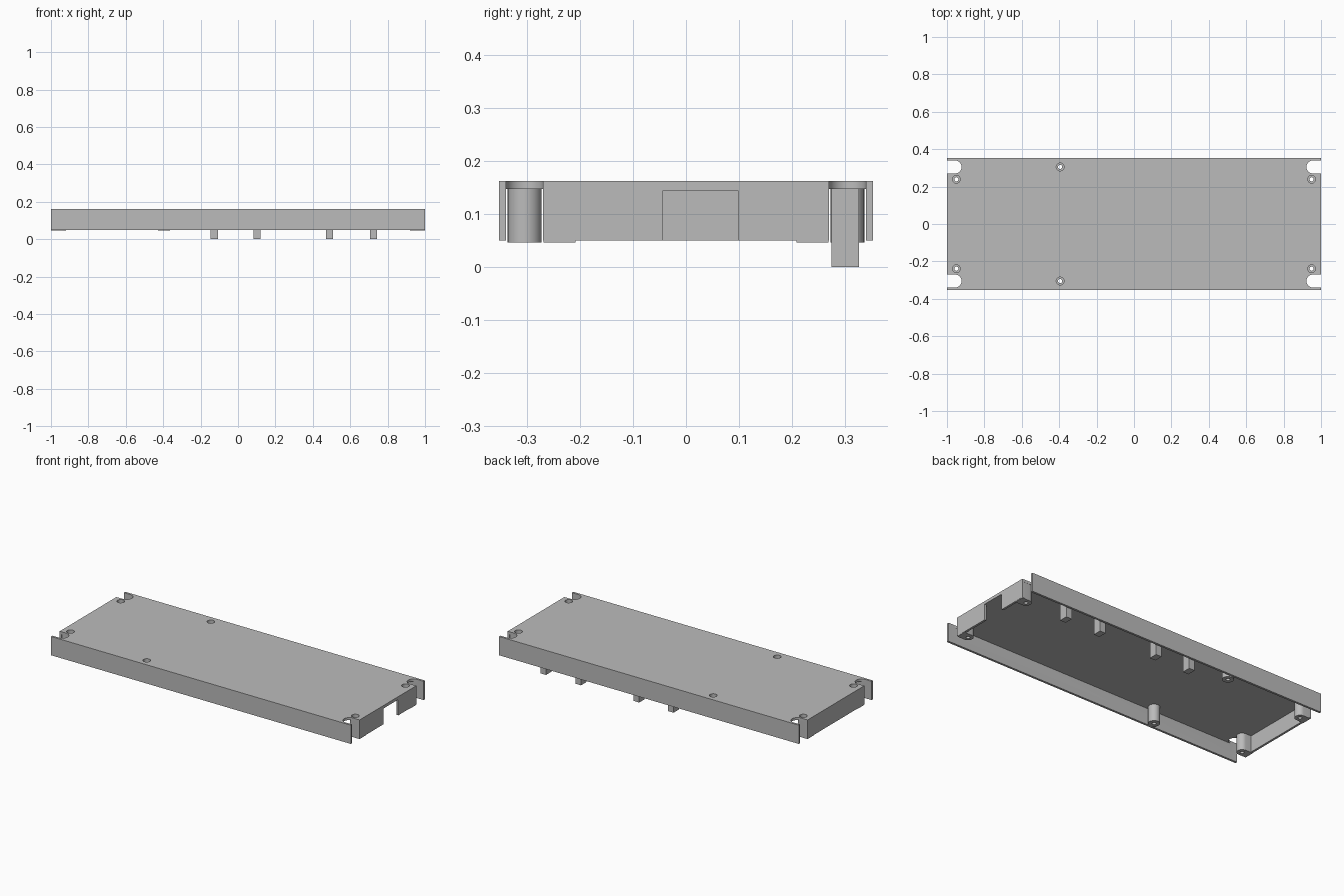
import bpy, bmesh, math

old = bpy.data.objects.get("Cube")
if old:
    bpy.data.objects.remove(old, do_unlink=True)

grey = bpy.data.materials.new("plain grey")
grey.use_nodes = True
grey.diffuse_color = (0.5, 0.5, 0.5, 1)
grey.node_tree.nodes["Principled BSDF"].inputs["Base Color"].default_value = (0.5, 0.5, 0.5, 1)

BASE, TOP, CEILING = 0.05, 0.163, 0.148
HALF_WIDTH, WALL = 0.353, 0.013


def prism(name, outline, z0, z1):
    """Extrude a closed xy outline from z0 to z1."""
    bm = bmesh.new()
    face = bm.faces.new([bm.verts.new((x, y, z0)) for x, y in outline])
    lifted = bmesh.ops.extrude_face_region(bm, geom=[face])["geom"]
    bmesh.ops.translate(bm, vec=(0, 0, z1 - z0),
                        verts=[v for v in lifted if isinstance(v, bmesh.types.BMVert)])
    bmesh.ops.recalc_face_normals(bm, faces=bm.faces)
    mesh = bpy.data.meshes.new(name)
    bm.to_mesh(mesh)
    bm.free()
    mesh.materials.append(grey)
    obj = bpy.data.objects.new(name, mesh)
    bpy.context.collection.objects.link(obj)
    return obj


def box(name, x0, x1, y0, y1, z0, z1):
    return prism(name, [(x0, y0), (x1, y0), (x1, y1), (x0, y1)], z0, z1)


def circle(x, y, r, n=32):
    return [(x + r * math.cos(math.tau * i / n), y + r * math.sin(math.tau * i / n))
            for i in range(n)]


def u_shape(x, y, r, end, n=16):
    """Half circle facing the middle, running straight out to x = end."""
    side = math.copysign(1, end)
    arc = [(x - side * r * math.sin(math.pi * i / n), y + r * math.cos(math.pi * i / n))
           for i in range(n + 1)]
    return arc + [(end, y - r), (end, y + r)]


def cut(target, cutters):
    """Subtract each cutter, then bake the result."""
    for c in cutters:
        c.hide_render = True
        mod = target.modifiers.new("cut", "BOOLEAN")
        mod.operation, mod.solver, mod.object = "DIFFERENCE", "EXACT", c
    bpy.context.view_layer.update()
    graph = bpy.context.evaluated_depsgraph_get()
    baked = bpy.data.meshes.new_from_object(target.evaluated_get(graph))
    target.modifiers.clear()
    target.data = baked


corners = [(sx, sy) for sx in (-1, 1) for sy in (-1, 1)]
holes = [(sx * 0.95, sy * 0.239) for sx, sy in corners] + [(-0.395, s * 0.305) for s in (-1, 1)]

# Screw holes with wide recesses at the top
drills = []
for x, y in holes:
    drills.append(prism("drill", circle(x, y, 0.011), -0.1, 0.3))
    drills.append(prism("recess", circle(x, y, 0.021), 0.135, 0.3))

# Hollow cover with corner slots and a cable opening
cover = box("cover", -1, 1, -HALF_WIDTH, HALF_WIDTH, BASE, TOP)
inner = HALF_WIDTH - WALL
cavity = [box("cavity", -1 + WALL, 1 - WALL, -inner, inner, 0, CEILING)]
opening = [box("opening", 0.9, 1.1, -0.043, 0.098, 0, 0.145)]
slots = [prism("slot", u_shape(sx * 0.957, sy * 0.305, 0.035, sx * 1.1), 0, 0.3)
         for sx, sy in corners]
cut(cover, cavity + opening + slots + drills)

# Screw bosses: corner ones run into the end walls, middle ones are round
bosses = []
for x, y in holes:
    if abs(x) > 0.9:
        outline = u_shape(x, y, 0.03, math.copysign(0.999, x))
    else:
        outline = circle(x, y, 0.032)
    boss = prism("screw_boss", outline, 0.047, CEILING)
    cut(boss, drills)
    bosses.append(boss)

# Row of locating pegs along the back wall
for x in (-0.127, 0.102, 0.49, 0.724):
    box("peg", x - 0.019, x + 0.019, 0.275, 0.327, 0, CEILING)

for c in cavity + opening + slots + drills:
    bpy.data.objects.remove(c, do_unlink=True)

# Smooth round surfaces, keep edges crisp
for obj in [cover] + bosses:
    bpy.ops.object.select_all(action="DESELECT")
    obj.select_set(True)
    bpy.context.view_layer.objects.active = obj
    bpy.ops.object.shade_smooth_by_angle(angle=math.radians(30))
